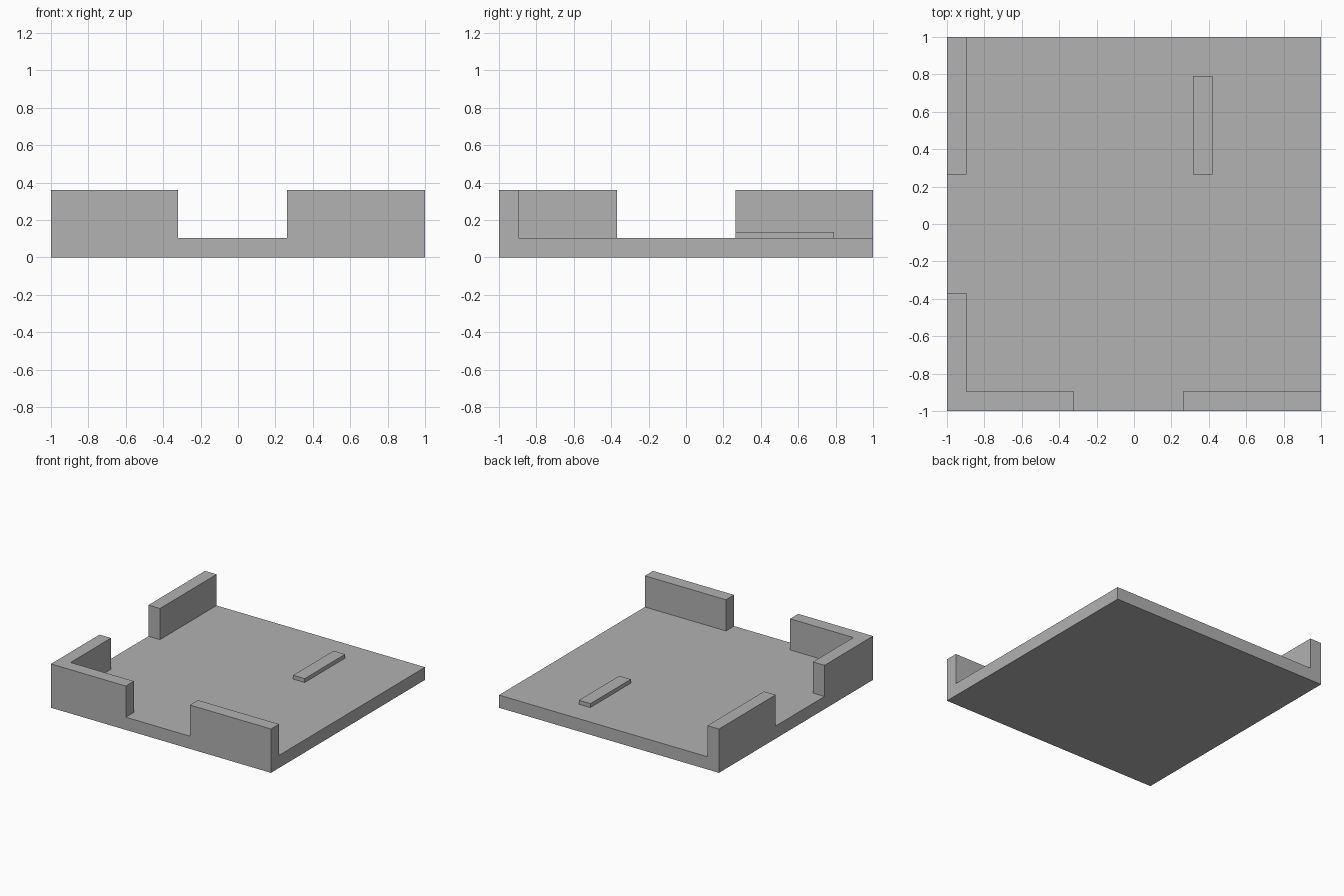
import bpy
import bmesh

cube = bpy.data.objects.get("Cube")
if cube:
    bpy.data.objects.remove(cube, do_unlink=True)

grey = bpy.data.materials.new("plain_grey")
grey.use_nodes = True
GREY = (0.445, 0.445, 0.445, 1.0)
grey.diffuse_color = GREY
grey.node_tree.nodes["Principled BSDF"].inputs["Base Color"].default_value = GREY

FLOOR = 0.104   # top of the slab
TOP = 0.36      # top of the walls
INNER = -0.895  # inner face of the walls


def extrude(name, outline, bottom, top):
    """Extrude a counter-clockwise plan outline into a flat-faced solid."""
    bm = bmesh.new()
    base = bm.faces.new([bm.verts.new((x, y, bottom)) for x, y in outline])
    grown = bmesh.ops.extrude_face_region(bm, geom=[base], use_keep_orig=True)
    for item in grown["geom"]:
        if isinstance(item, bmesh.types.BMVert):
            item.co.z = top
    bmesh.ops.recalc_face_normals(bm, faces=bm.faces)
    mesh = bpy.data.meshes.new(name)
    bm.to_mesh(mesh)
    bm.free()
    mesh.materials.append(grey)
    obj = bpy.data.objects.new(name, mesh)
    bpy.context.collection.objects.link(obj)
    return obj


def rect(x0, x1, y0, y1):
    return [(x0, y0), (x1, y0), (x1, y1), (x0, y1)]


# Square floor slab
extrude("floor_slab", rect(-1, 1, -1, 1), 0, FLOOR)

# L-shaped wall around the front right corner
corner = [(-1, -1), (-0.32, -1), (-0.32, INNER),
          (INNER, INNER), (INNER, -0.37), (-1, -0.37)]
extrude("corner_wall", corner, FLOOR, TOP)

# Straight walls on the front and right edges
extrude("front_left_wall", rect(0.263, 1, -1, INNER), FLOOR, TOP)
extrude("back_right_wall", rect(-1, INNER, 0.265, 1), FLOOR, TOP)

# Low strip lying on the floor
extrude("floor_strip", rect(0.316, 0.421, 0.265, 0.79), FLOOR, 0.136)
